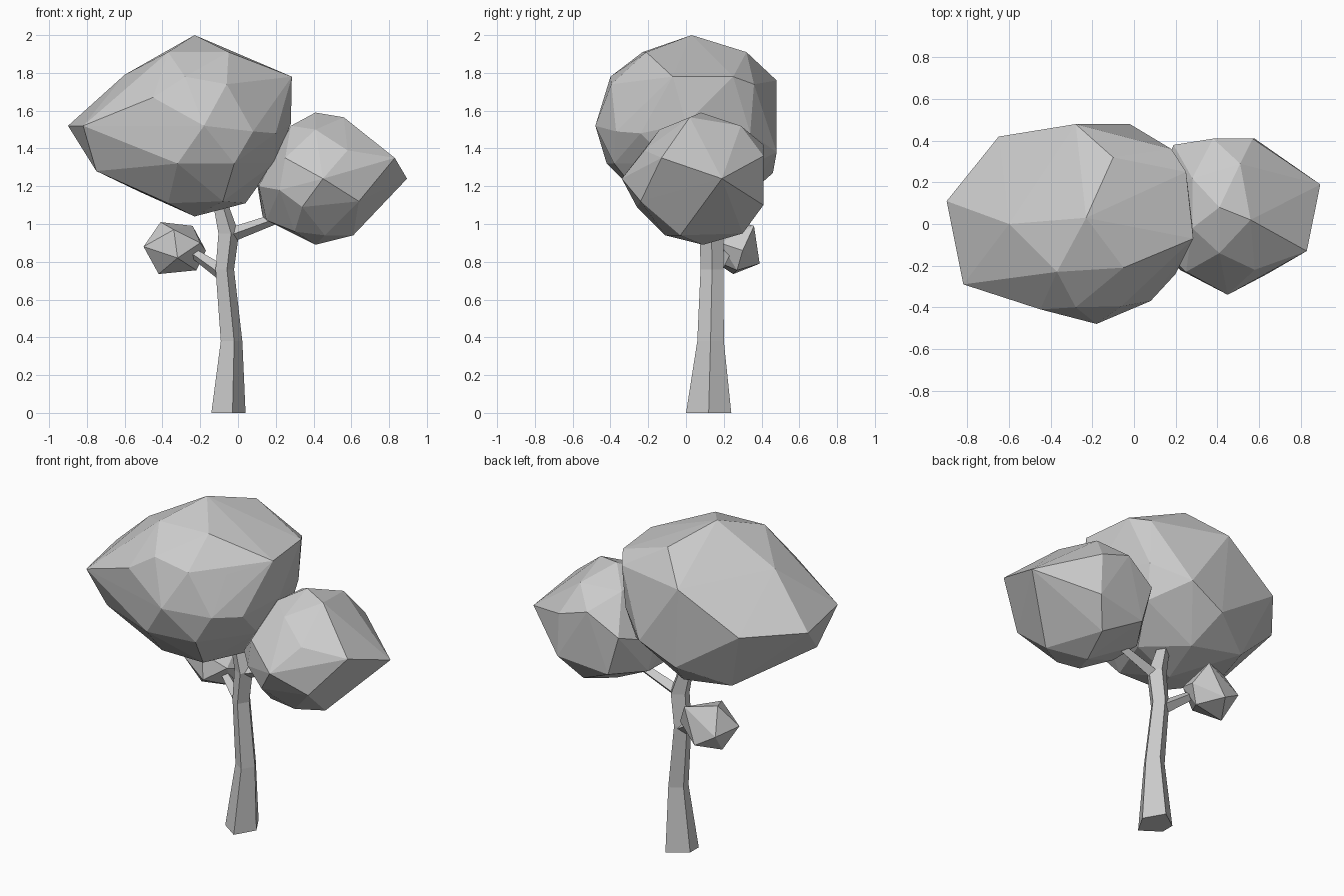
import bpy, bmesh, math
from mathutils import Vector


def finish(bm, name):
    bmesh.ops.recalc_face_normals(bm, faces=bm.faces)
    me = bpy.data.meshes.new(name)
    bm.to_mesh(me)
    bm.free()
    ob = bpy.data.objects.new(name, me)
    bpy.context.collection.objects.link(ob)
    return ob


def hull(name, pts):
    """Faceted leaf mass around a few corner points."""
    bm = bmesh.new()
    for p in pts:
        bm.verts.new(p)
    bmesh.ops.convex_hull(bm, input=bm.verts)
    bmesh.ops.delete(bm, geom=[v for v in bm.verts if not v.link_faces], context='VERTS')
    return finish(bm, name)


def loft(name, rings):
    """Join equal-sided rings of points and cap both ends."""
    bm = bmesh.new()
    vs = [[bm.verts.new(p) for p in r] for r in rings]
    n = len(vs[0])
    for a, b in zip(vs, vs[1:]):
        for i in range(n):
            j = (i + 1) % n
            bm.faces.new((a[i], a[j], b[j], b[i]))
    bm.faces.new(vs[0])
    bm.faces.new(vs[-1])
    return finish(bm, name)


def pentagon(cx, cy, z, rx, ry):
    # five-sided section with a narrow left side
    return [(cx + rx * x, cy + ry * y, z)
            for x, y in ((1, 0), (.31, .95), (-.81, .33), (-.81, -.33), (.31, -.95))]


def branch(name, a, b, r0, r1, n=4):
    a, b = Vector(a), Vector(b)
    q = (b - a).to_track_quat('Z', 'Y')
    ring = lambda c, r: [c + q @ Vector((r * math.cos(math.tau * i / n),
                                         r * math.sin(math.tau * i / n), 0)) for i in range(n)]
    return loft(name, [ring(a, r0), ring(b, r1)])


# bent five-sided trunk
loft("trunk", [pentagon(-.06, .12, 0, .10, .126),
               pentagon(-.04, .13, .38, .063, .074),
               pentagon(-.075, .138, .76, .054, .064),
               pentagon(-.055, .135, .95, .06, .066),
               pentagon(-.10, .13, 1.12, .042, .045)])

# side branches
branch("right_branch", (-.03, .13, .945), (.26, .13, 1.05), .038, .025)
branch("left_branch", (-.09, .15, .745), (-.25, .22, .855), .04, .025)

# large crown
hull("large_crown", [
    (-.23, .03, 2.0), (-.10, .32, 1.91), (-.05, -.21, 1.91), (-.37, -.23, 1.91),
    (-.60, 0, 1.79), (.25, .25, 1.78), (.285, -.07, 1.78), (-.06, -.395, 1.74),
    (-.28, -.40, 1.78), (.10, -.26, 1.72), (.08, -.37, 1.49),
    (-.28, .48, 1.76), (.18, .36, 1.74), (-.45, -.41, 1.67), (-.82, -.29, 1.52),
    (-.90, .11, 1.52), (-.65, .42, 1.54), (-.18, -.48, 1.52), (.20, -.24, 1.48),
    (.28, 0, 1.53), (.17, .34, 1.48), (-.02, .48, 1.38), (-.02, -.38, 1.32),
    (-.32, -.42, 1.32), (.19, -.08, 1.32), (.14, .28, 1.28), (-.25, .46, 1.27),
    (-.75, -.19, 1.28), (-.52, .30, 1.17), (.04, .08, 1.11), (-.08, -.22, 1.12),
    (-.37, -.20, 1.11), (-.23, .03, 1.04), (-.18, .28, 1.11)])

# small crown
hull("small_crown", [
    (.41, .08, 1.59), (.56, .02, 1.565), (.83, -.13, 1.35), (.895, .19, 1.24),
    (.45, -.34, 1.24), (.25, -.23, 1.35), (.58, -.22, 1.39), (.41, -.14, 1.50),
    (.28, -.02, 1.52), (.51, .29, 1.52), (.28, .22, 1.50), (.57, .41, 1.36),
    (.38, .41, 1.42), (.19, .38, 1.30), (.11, -.10, 1.20), (.10, .15, 1.22),
    (.22, -.22, 1.18), (.34, -.26, 1.09), (.64, -.24, 1.12), (.61, -.03, .94),
    (.41, .09, .89), (.15, 0, 1.02), (.13, .18, 1.04), (.48, .30, .95),
    (.26, .38, 1.06), (.58, .41, 1.10), (.30, -.11, .96), (.46, -.11, .94)])

# little leaf ball on the left branch
hull("leaf_ball", [
    (-.34, .14, .97), (-.50, .20, .88), (-.41, .28, 1.01), (-.24, .36, .99),
    (-.20, .18, .90), (-.22, .27, .755), (-.42, .25, .735), (-.32, .12, .82),
    (-.17, .30, .86), (-.45, .36, .86), (-.33, .39, .79)])
